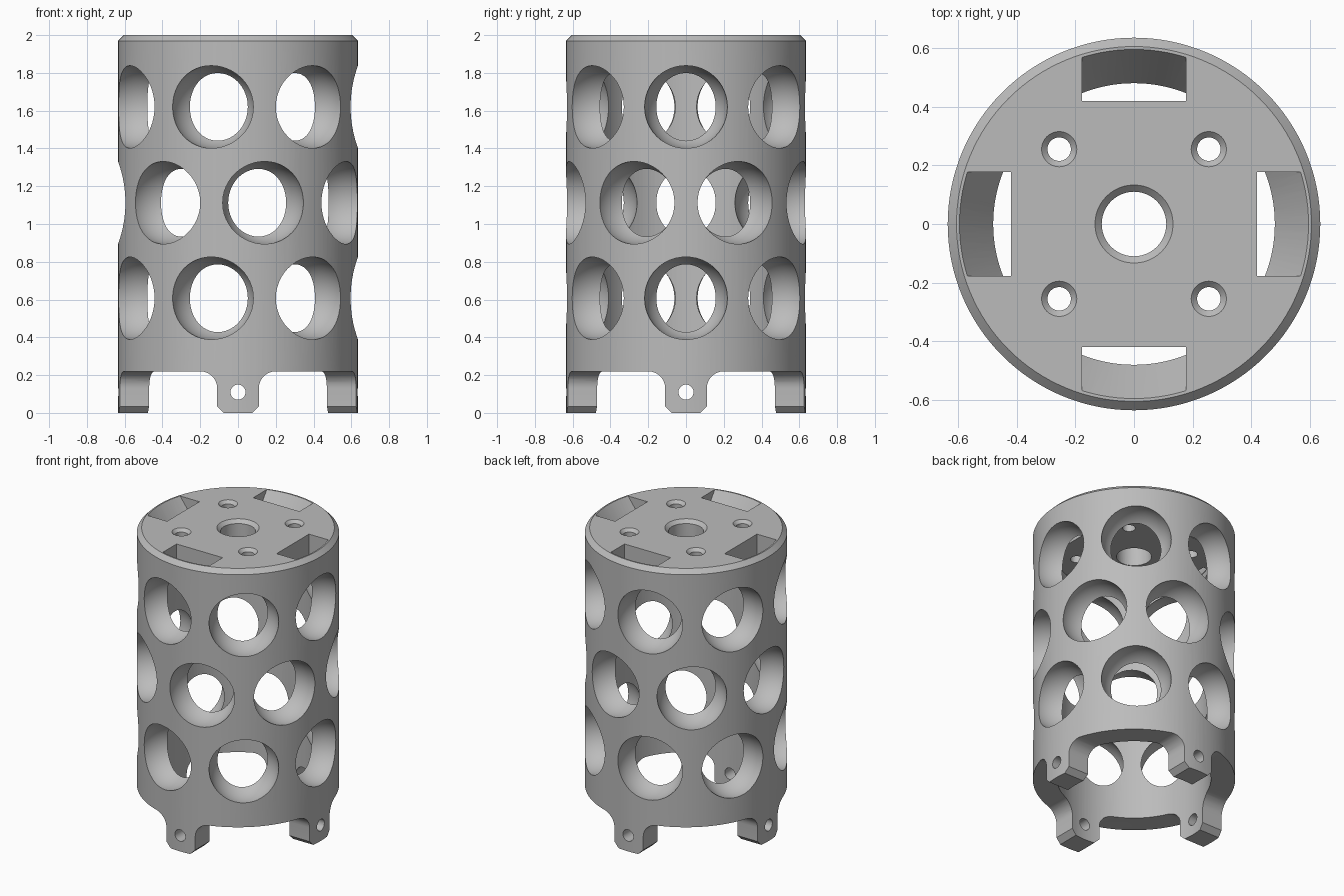
import bpy, bmesh
from math import pi, cos, sin, tau
from mathutils import Matrix, Vector

if "Cube" in bpy.data.objects:
    bpy.data.objects.remove(bpy.data.objects["Cube"], do_unlink=True)

OUTER, INNER, CEILING = 0.635, 0.483, 1.835

metal = bpy.data.materials.new("light_grey")
metal.use_nodes = True
grey = (0.5, 0.5, 0.5, 1)
metal.diffuse_color = grey
metal.node_tree.nodes["Principled BSDF"].inputs["Base Color"].default_value = grey


def finish(name, bm):
    bmesh.ops.remove_doubles(bm, verts=bm.verts, dist=1e-5)
    bmesh.ops.recalc_face_normals(bm, faces=bm.faces)
    mesh = bpy.data.meshes.new(name)
    bm.to_mesh(mesh)
    bm.free()
    mesh.materials.append(metal)
    obj = bpy.data.objects.new(name, mesh)
    bpy.context.collection.objects.link(obj)
    return obj


def lathe(name, profile, steps, centre=(0, 0)):
    """Spin (radius, height) points around a vertical axis."""
    bm = bmesh.new()
    verts = [bm.verts.new((r, 0, z)) for r, z in profile]
    edges = [bm.edges.new(pair) for pair in zip(verts, verts[1:])]
    bmesh.ops.spin(bm, geom=verts + edges, cent=(0, 0, 0), axis=(0, 0, 1),
                   angle=tau, steps=steps)
    bmesh.ops.translate(bm, verts=bm.verts, vec=(*centre, 0))
    return finish(name, bm)


def prism(name, outline, y0, y1, turn=0):
    """Extrude an (x, z) outline along y, then turn it about z."""
    bm = bmesh.new()
    face = bm.faces.new([bm.verts.new((x, y0, z)) for x, z in outline])
    new = bmesh.ops.extrude_face_region(bm, geom=[face])["geom"]
    bmesh.ops.translate(bm, vec=(0, y1 - y0, 0),
                        verts=[v for v in new if isinstance(v, bmesh.types.BMVert)])
    bm.transform(Matrix.Rotation(turn, 4, 'Z'))
    return finish(name, bm)


def box_outline(half, z0, z1):
    return [(-half, z0), (half, z0), (half, z1), (-half, z1)]


def boolean(target, cutter, operation='DIFFERENCE'):
    mod = target.modifiers.new("cut", 'BOOLEAN')
    mod.operation, mod.solver, mod.object = operation, 'EXACT', cutter
    bpy.context.view_layer.objects.active = target
    bpy.ops.object.modifier_apply(modifier=mod.name)
    bpy.data.objects.remove(cutter, do_unlink=True)


# Hollow tube closed by a thick chamfered cap
body = lathe("perforated_housing", [
    (0, CEILING), (INNER, CEILING), (INNER, 0), (OUTER, 0),
    (OUTER, 1.97), (0.605, 2), (0, 2)], 128)

# Three staggered rows of seven scooped round openings
for row, z in enumerate((0.607, 1.1125, 1.62)):
    for i in range(7):
        a = (i + 0.5 * (row % 2)) * tau / 7
        bm = bmesh.new()
        spot = (Matrix.Translation((0.61 * cos(a), 0.61 * sin(a), z))
                @ Matrix.Rotation(a, 4, 'Z') @ Matrix.Rotation(pi / 2, 4, 'Y'))
        bmesh.ops.create_uvsphere(bm, u_segments=48, v_segments=32,
                                  radius=0.22, matrix=spot)
        boolean(body, finish("scoop", bm))

# Chamfered centre bore and four screw holes through the cap
bores = [(0.11, 0.023, (0, 0))]
bores += [(0.04, 0.02, (x, y)) for x in (-0.255, 0.255) for y in (-0.255, 0.255)]
for r, c, centre in bores:
    boolean(body, lathe("bore", [(0, 1.8), (r, 1.8), (r, 2 - c),
                                 (r + 2 * c, 2 + c), (0, 2 + c)], 48, centre))

# Four cap slots whose outer wall slopes inward
slope = (0.595 - 0.48) / (2 - CEILING)
for k in range(4):
    slot = prism("slot", box_outline(0.177, 1.78, 2.05), 0.42, 0.8, k * pi / 2)
    cone = lathe("slope", [(0, 1.82), (0.595 - slope * 0.18, 1.82),
                           (0.595 + slope * 0.02, 2.02), (0, 2.02)], 128)
    boolean(slot, cone, 'INTERSECT')
    boolean(body, slot)

# Foot outline: bevelled toe, straight shank, filleted shoulder
side = [(0.045, -0.03), (0.11, 0.035)]
side += [(0.2 - 0.09 * cos(t * pi / 16), 0.13 + 0.09 * sin(t * pi / 16))
         for t in range(9)]
side += [(0.2, 0.26)]
outline = side + [(-x, z) for x, z in reversed(side)]

# Cut everything below the shoulder except the four feet
gap = prism("gap", box_outline(0.8, -0.1, 0.22), -0.8, 0.8)
for turn in (0, pi / 2):
    boolean(gap, prism("foot", outline, -0.9, 0.9, turn))
boolean(body, gap)

# Pin holes through the feet
for turn in (0, pi / 2):
    ring = [(0.04 * cos(i * tau / 32), 0.11 + 0.04 * sin(i * tau / 32))
            for i in range(32)]
    boolean(body, prism("pin", ring, -0.8, 0.8, turn))

# Smooth curves, sharp rims
bpy.ops.object.select_all(action='DESELECT')
body.select_set(True)
bpy.context.view_layer.objects.active = body
bpy.ops.object.shade_smooth_by_angle(angle=0.5)
